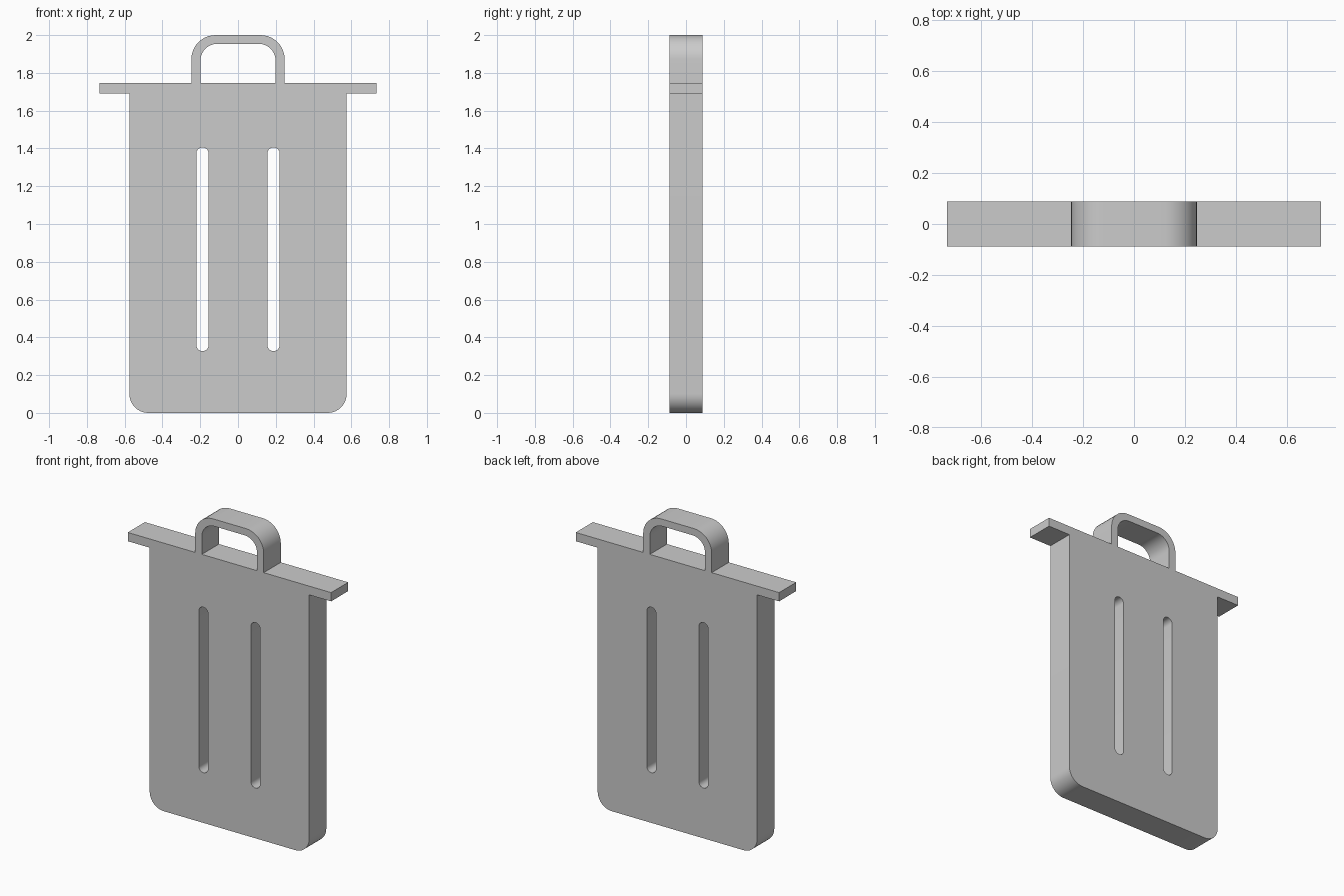
import bpy
from math import cos, sin, pi, radians

cube = bpy.data.objects.get("Cube")
if cube:
    bpy.data.objects.remove(cube, do_unlink=True)

HALF_DEPTH = 0.088
BODY_X, RIM_X = 0.575, 0.733
RIM_LOW, RIM_TOP = 1.69, 1.747

grey = bpy.data.materials.new("plain grey")
grey.use_nodes = True
colour = (0.6, 0.6, 0.6, 1)
grey.diffuse_color = colour
grey.node_tree.nodes["Principled BSDF"].inputs["Base Color"].default_value = colour


def arc(cx, cz, r, start, end, steps=10):
    """Points on an arc, angles in degrees."""
    angles = [radians(start + (end - start) * i / steps) for i in range(steps + 1)]
    return [(cx + r * cos(a), cz + r * sin(a)) for a in angles]


def mirrored(right_half):
    """Close a right-hand outline with its reflection."""
    return right_half + [(-x, z) for x, z in reversed(right_half)]


def plate(name, outlines):
    """Extrude x-z outlines (the first is outer, the rest are holes) through y."""
    curve = bpy.data.curves.new(name + "_outline", "CURVE")
    curve.dimensions = "2D"
    curve.fill_mode = "BOTH"
    curve.extrude = HALF_DEPTH
    for points in outlines:
        spline = curve.splines.new("POLY")
        spline.points.add(len(points) - 1)
        for p, (x, z) in zip(spline.points, points):
            p.co = (x, z, 0, 1)
        spline.use_cyclic_u = True
    obj = bpy.data.objects.new(name, curve)
    bpy.context.collection.objects.link(obj)
    obj.rotation_euler.x = pi / 2
    bpy.ops.object.select_all(action="DESELECT")
    obj.select_set(True)
    bpy.context.view_layer.objects.active = obj
    bpy.ops.object.convert(target="MESH")
    obj = bpy.context.object
    bpy.ops.object.transform_apply(location=False, rotation=True, scale=False)
    obj.data.materials.clear()
    obj.data.materials.append(grey)
    bpy.ops.object.shade_smooth_by_angle(angle=radians(30))
    return obj


# Bin body with overhanging lid rim, rounded base and two slots
body = mirrored(arc(BODY_X - 0.1, 0.1, 0.1, -90, 0)
                + [(BODY_X, RIM_LOW), (RIM_X, RIM_LOW), (RIM_X, RIM_TOP)])
slot_r = 0.033
slots = [arc(x, 1.406 - slot_r, slot_r, 0, 180) + arc(x, 0.327 + slot_r, slot_r, 180, 360)
         for x in (-0.188, 0.188)]
plate("bin_body", [body] + slots)

# Handle: a rounded arch standing on the lid
outer = [(0.247, RIM_TOP)] + arc(0.247 - 0.128, 2 - 0.128, 0.128, 0, 90)
inner = arc(0.199 - 0.09, 1.954 - 0.09, 0.09, 90, 0) + [(0.199, RIM_TOP)]
arch = outer + [(-x, z) for x, z in reversed(outer)]
arch += [(-x, z) for x, z in reversed(inner)] + inner
plate("lid_handle", [arch])
